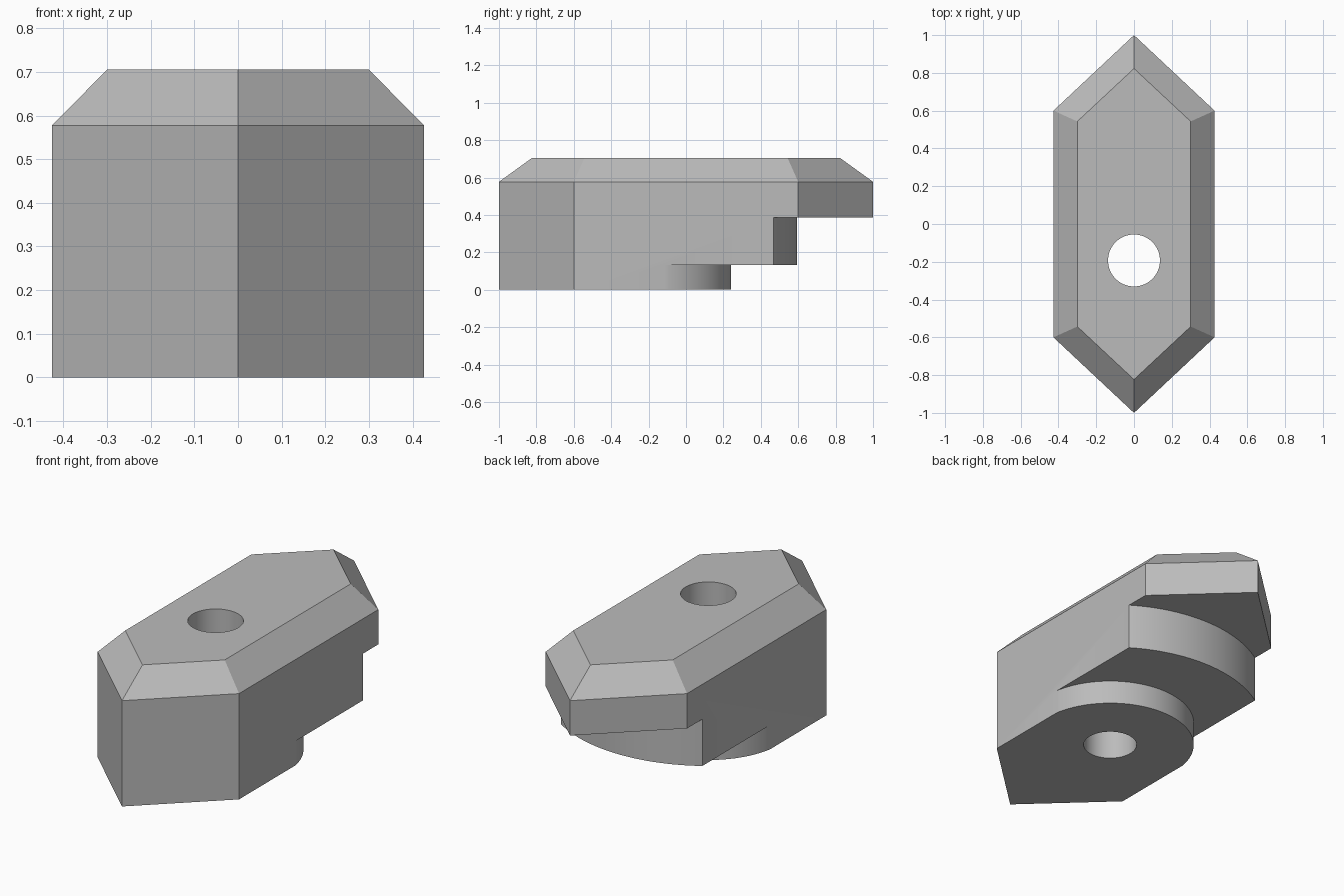
import bpy, bmesh
from math import acos, cos, sin, pi
from mathutils import Vector

if "Cube" in bpy.data.objects:
    bpy.data.objects.remove(bpy.data.objects["Cube"], do_unlink=True)

HALF = 0.4265      # half width of the body
AXIS = -0.193      # y of the bolt hole, shared by both arcs

grey = bpy.data.materials.new("plain grey")
grey.use_nodes = True
grey.diffuse_color = (0.5, 0.5, 0.5, 1)
grey.node_tree.nodes["Principled BSDF"].inputs["Base Color"].default_value = (0.5, 0.5, 0.5, 1)


def loft(name, layers):
    """Closed solid through matching outlines, each given as (points, z)."""
    bm = bmesh.new()
    rings = [[bm.verts.new((x, y, z)) for x, y in pts] for pts, z in layers]
    n = len(rings[0])
    for low, high in zip(rings, rings[1:]):
        for i in range(n):
            j = (i + 1) % n
            bm.faces.new((low[i], low[j], high[j], high[i]))
    bm.faces.new(rings[0][::-1])
    bm.faces.new(rings[-1])
    bmesh.ops.recalc_face_normals(bm, faces=bm.faces)
    mesh = bpy.data.meshes.new(name)
    bm.to_mesh(mesh)
    bm.free()
    mesh.materials.append(grey)
    obj = bpy.data.objects.new(name, mesh)
    bpy.context.collection.objects.link(obj)
    return obj


def hexagon(w, shoulder, tip):
    return [(0, -tip), (w, -shoulder), (w, shoulder),
            (0, tip), (-w, shoulder), (-w, -shoulder)]


def arc(radius, start, end, steps):
    return [(radius * cos(start + (end - start) * i / steps),
             AXIS + radius * sin(start + (end - start) * i / steps))
            for i in range(steps + 1)]


def step_outline(radius):
    """Everything behind a rounded step, reaching past the body sides."""
    a = acos(HALF / radius)
    curve = arc(radius, a, pi - a, 48)
    y = curve[0][1]
    return curve + [(-0.6, y), (-0.6, 1.2), (0.6, 1.2), (0.6, y)]


# Body: pointed block with a chamfered top
outer = hexagon(HALF, 0.6, 1.0)
body = loft("clamp_body", [(outer, 0), (outer, 0.577),
                           (hexagon(0.3, 0.543, 0.823), 0.705)])

# Cutters: two stepped undercuts and the bolt hole
lower, upper = step_outline(0.434), step_outline(0.787)
hole = arc(0.1375, 0, 2 * pi, 64)[:-1]
cutters = [loft("lower_step_cutter", [(lower, -0.1), (lower, 0.132)]),
           loft("upper_step_cutter", [(upper, -0.2), (upper, 0.387)]),
           loft("bolt_hole_cutter", [(hole, -0.3), (hole, 1.0)])]
for cutter in cutters:
    mod = body.modifiers.new(cutter.name, 'BOOLEAN')
    mod.operation = 'DIFFERENCE'
    mod.solver = 'EXACT'
    mod.object = cutter

# Bake the cuts, then drop the cutters
bpy.context.view_layer.objects.active = body
body.select_set(True)
for cutter in cutters:
    bpy.ops.object.modifier_apply(modifier=cutter.name)
for cutter in cutters:
    bpy.data.objects.remove(cutter, do_unlink=True)

# Smooth the curved walls, keep the corners crisp
bpy.ops.object.shade_smooth_by_angle(angle=pi / 9)
